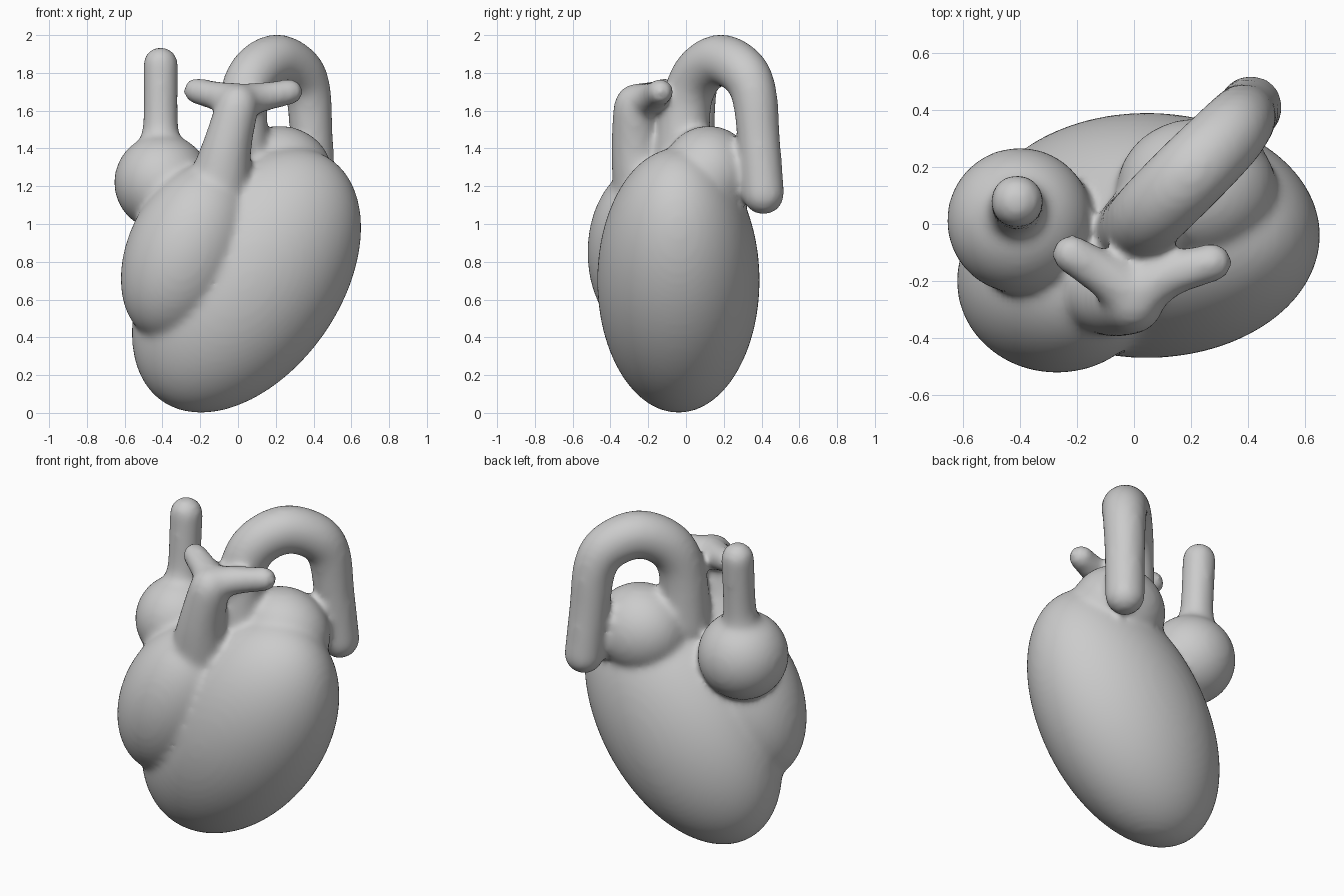
import bpy, bmesh, math
from mathutils import Vector, Matrix

if "Cube" in bpy.data.objects:
    bpy.data.objects.remove(bpy.data.objects["Cube"])

bm = bmesh.new()

# evenly spread unit directions, used for the rounded tube segments
DIRS = []
for i in range(220):
    h = 1 - (2 * i + 1) / 220
    a = i * math.pi * (3 - math.sqrt(5))
    s = math.sqrt(1 - h * h)
    DIRS.append(Vector((s * math.cos(a), s * math.sin(a), h)))


def ellipsoid(center, radii, tilt=0):
    m = (Matrix.Translation(center) @ Matrix.Rotation(math.radians(tilt), 4, 'Y')
         @ Matrix.Diagonal((*radii, 1)))
    bmesh.ops.create_uvsphere(bm, u_segments=64, v_segments=40, radius=1, matrix=m)


def capsule(p, q):
    """Hull of two spheres given as (x, y, z, radius)."""
    verts = [bm.verts.new(Vector(e[:3]) + d * e[3]) for e in (p, q) for d in DIRS]
    bmesh.ops.convex_hull(bm, input=verts)
    loose = [v for v in verts if v.is_valid and not v.link_faces]
    bmesh.ops.delete(bm, geom=loose, context='VERTS')


def tube(points, steps=4):
    """Rounded tube along a smooth path of (x, y, z, radius)."""
    p = [points[0]] + points + [points[-1]]
    path = []
    for a, b, c, d in zip(p, p[1:], p[2:], p[3:]):
        for k in range(steps):
            t = k / steps
            path.append(tuple(
                0.5 * (2 * w + (x - v) * t + (2 * v - 5 * w + 4 * x - y) * t * t
                       + (3 * w - v - 3 * x + y) * t ** 3)
                for v, w, x, y in zip(a, b, c, d)))
    path.append(points[-1])
    for s, e in zip(path, path[1:]):
        capsule(s, e)


# ventricles
ellipsoid((0.045, -0.04, 0.702), (0.5, 0.43, 0.782), 35)
ellipsoid((-0.27, -0.2, 0.85), (0.32, 0.322, 0.49), 23)
# right and left atria
ellipsoid((-0.4, 0.012, 1.22), (0.256, 0.256, 0.256))
ellipsoid((0.22, 0.12, 1.26), (0.28, 0.25, 0.26))
# vena cava with flared root
tube([(-0.41, 0.03, 1.28, 0.17), (-0.41, 0.045, 1.41, 0.118),
      (-0.41, 0.06, 1.53, 0.094), (-0.41, 0.08, 1.845, 0.094)])
# aorta: ascending part, arch, descending part
tube([(0.02, -0.02, 1.3, 0.15), (0.025, 0.0, 1.62, 0.133), (0.08, 0.06, 1.79, 0.135),
      (0.2, 0.18, 1.868, 0.137), (0.32, 0.3, 1.81, 0.132), (0.372, 0.36, 1.69, 0.122),
      (0.39, 0.385, 1.45, 0.114), (0.41, 0.41, 1.16, 0.112)])
# pulmonary trunk and its two branches
tube([(-0.1, -0.22, 1.2, 0.17), (-0.06, -0.265, 1.4, 0.132),
      (-0.01, -0.272, 1.6, 0.115), (0.0, -0.265, 1.64, 0.105)])
tube([(0.0, -0.25, 1.645, 0.1), (-0.1, -0.18, 1.675, 0.08), (-0.22, -0.105, 1.705, 0.07)])
tube([(0.0, -0.25, 1.645, 0.1), (0.12, -0.18, 1.67, 0.08), (0.275, -0.135, 1.70, 0.07)])

mesh = bpy.data.meshes.new("heart")
bmesh.ops.recalc_face_normals(bm, faces=bm.faces)
bm.to_mesh(mesh)
bm.free()
heart = bpy.data.objects.new("heart", mesh)
bpy.context.collection.objects.link(heart)

# fuse everything into one skin and soften the joins
fuse = heart.modifiers.new("fuse", 'REMESH')
fuse.mode = 'VOXEL'
fuse.voxel_size = 0.018
fuse.use_smooth_shade = True
soften = heart.modifiers.new("soften", 'SMOOTH')
soften.factor = 0.5
soften.iterations = 16
